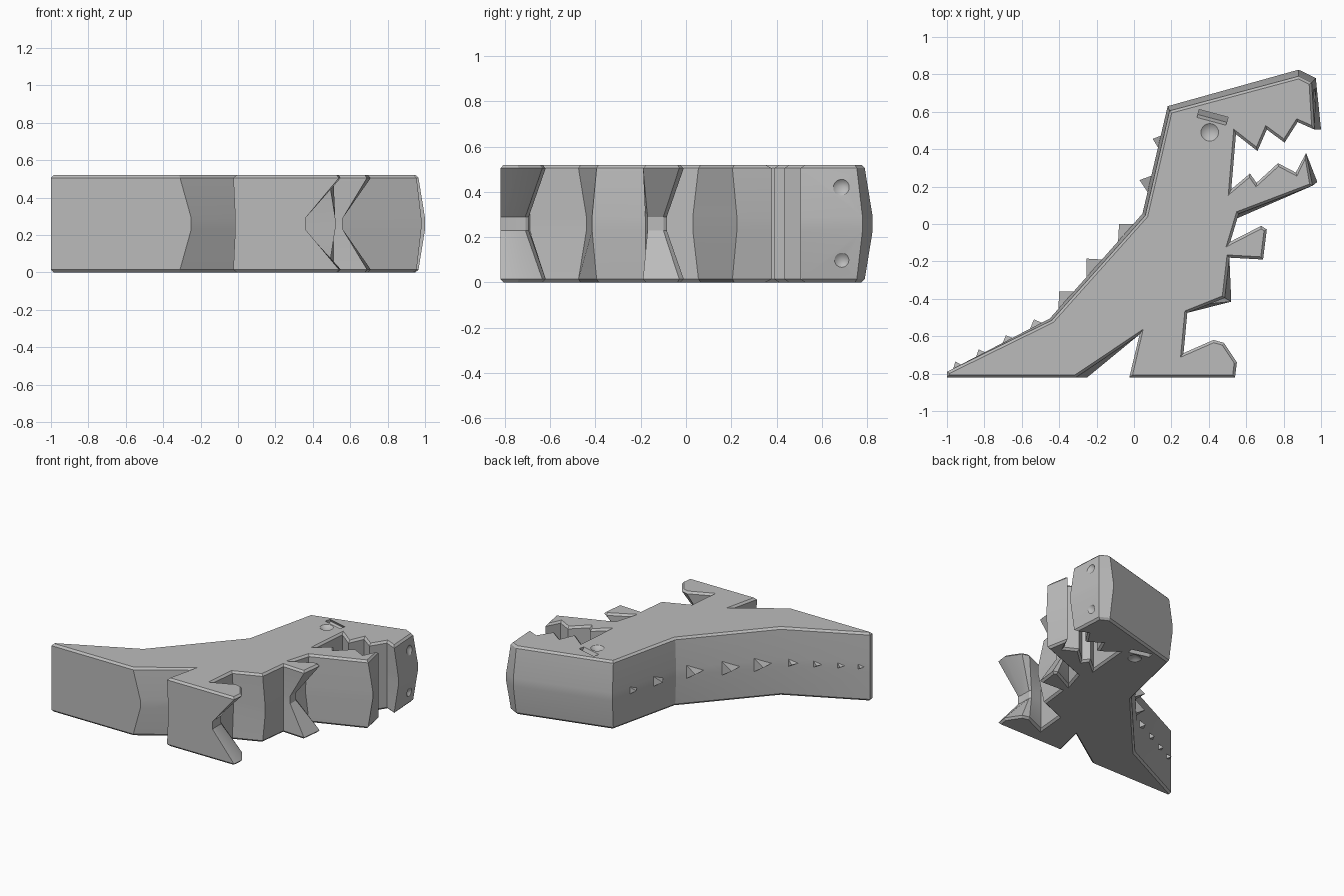
import bpy, bmesh, math
from mathutils import Vector

if "Cube" in bpy.data.objects:
    bpy.data.objects.remove(bpy.data.objects["Cube"])

H = 0.52  # body thickness
grey = bpy.data.materials.new("plain_grey")
grey.diffuse_color = (0.5, 0.5, 0.5, 1)
grey.use_nodes = True
grey.node_tree.nodes["Principled BSDF"].inputs["Base Color"].default_value = grey.diffuse_color

# Side profile: (x, y) near the flat sides, optional (x, y) at mid thickness
PROFILE = [
    # tail underside, crotch
    (-1, -.82), (-.31, -.82, -.25, -.82), (.03, -.59), (-.025, -.82, -.015, -.82),
    # split foot
    (.54, -.82, .36, -.82), (.55, -.74, .355, -.79), (.48, -.635, .355, -.71),
    (.425, -.62, .345, -.695), (.265, -.69),
    # thigh and belly
    (.285, -.475, .27, -.44), (.485, -.395, .52, -.415), (.51, -.18),
    # split arms
    (.69, -.19, .56, -.17), (.71, -.03, .56, -.1), (.68, -.01, .55, -.085), (.515, -.095),
    # lower jaw and teeth
    (.56, .055, .55, .03), (.955, .205, .98, .225), (.92, .38), (.865, .275),
    (.77, .325), (.655, .22), (.62, .27), (.52, .185),
    # upper jaw, teeth and snout
    (.545, .48), (.66, .39), (.71, .505), (.805, .435), (.875, .545),
    (.965, .505, 1, .505), (.95, .755, .972, .78), (.88, .79, .88, .825),
    # back of head, spine and tail tip
    (.19, .605, .18, .63), (.06, .045, .045, .055), (-.44, -.515, -.45, -.505), (-1, -.79),
]
edge = [Vector(p[:2]) for p in PROFILE]
middle = [Vector(p[-2:]) for p in PROFILE]


def inset(points, d):
    """Mitred inward offset of a counter-clockwise outline."""
    out = []
    for i, p in enumerate(points):
        a = (p - points[i - 1]).normalized()
        b = (points[(i + 1) % len(points)] - p).normalized()
        na, nb = Vector((-a.y, a.x)), Vector((-b.y, b.x))
        out.append(p + (na + nb) * d / max(1 + na.dot(nb), .3))
    return out


def finish(bm, name):
    bmesh.ops.recalc_face_normals(bm, faces=bm.faces[:])
    mesh = bpy.data.meshes.new(name)
    bm.to_mesh(mesh)
    bm.free()
    ob = bpy.data.objects.new(name, mesh)
    bpy.context.collection.objects.link(ob)
    mesh.materials.append(grey)
    return ob


# Body: outline lofted through its thickness, with chamfered rims
cap = inset(edge, .014)
bm = bmesh.new()
rings = [[bm.verts.new((p.x, p.y, z)) for p in pts] for pts, z in (
    (cap, 0), (edge, .015), (middle, .23), (middle, .29), (edge, H - .015), (cap, H))]
n = len(edge)
for lo, hi in zip(rings, rings[1:]):
    for i in range(n):
        j = (i + 1) % n
        bm.faces.new((lo[i], lo[j], hi[j], hi[i]))
bm.faces.new(rings[0][::-1])
bm.faces.new(rings[-1])
body = finish(bm, "dinosaur_body")

# Recesses cut on both sides: conical eyes and nostrils, slanted brow slots
cutters = []


def cone_cutter(loc, rot, r, depth):
    bpy.ops.mesh.primitive_cone_add(vertices=24, radius1=0, radius2=2 * r,
                                    depth=2 * depth, location=loc, rotation=rot)
    cutters.append(bpy.context.object)


for side, z in ((1, H), (-1, 0)):
    flip = 0 if side > 0 else math.pi
    cone_cutter((.405, .49, z), (flip, 0, 0), .047, .035)
    cone_cutter((.965, .69, H / 2 + side * .165), (0, math.pi / 2, 0), .034, .03)
    bpy.ops.mesh.primitive_cube_add(size=1, location=(.42, .57, z),
                                    rotation=(side * math.radians(25), 0, math.radians(-15)))
    slot = bpy.context.object
    slot.scale = (.16, .04, .06)
    cutters.append(slot)

for c in cutters:
    c.name = "recess_cutter"
    c.hide_render = True
    mod = body.modifiers.new("recess", 'BOOLEAN')
    mod.operation, mod.solver, mod.object = 'DIFFERENCE', 'EXACT', c
bpy.context.view_layer.update()
cut = bpy.data.meshes.new_from_object(body.evaluated_get(bpy.context.evaluated_depsgraph_get()))
body.modifiers.clear()
body.data = cut
cut.materials.clear()
cut.materials.append(grey)
for poly in cut.polygons:
    poly.material_index = 0
for c in cutters:
    bpy.data.objects.remove(c)

bpy.ops.object.select_all(action='DESELECT')
bpy.context.view_layer.objects.active = body
body.select_set(True)
bpy.ops.object.shade_smooth_by_angle(angle=math.radians(25))

# Back spikes: apex position, size, and spine section (start, end) they sit on
spine = middle[-4:]
SPIKES = [(.1, .455, .045, 0), (.03, .235, .055, 0), (-.08, 0, .075, 1), (-.255, -.185, .075, 1),
          (-.4, -.36, .075, 1), (-.535, -.51, .05, 2), (-.685, -.595, .045, 2),
          (-.83, -.67, .04, 2), (-.955, -.735, .035, 2)]
for x, y, s, k in SPIKES:
    t = (spine[k + 1] - spine[k]).normalized()      # towards the tail
    inward = Vector((-t.y, t.x))
    apex = Vector((x, y))
    root = apex + inward * ((spine[k] - apex).dot(inward) + .02)
    bm = bmesh.new()
    front, tail = root - t * s * .9, root + t * s * 1.3
    a, b, c, d = [bm.verts.new(v) for v in (
        (apex.x, apex.y, H / 2), (front.x, front.y, H / 2 + s * .9),
        (front.x, front.y, H / 2 - s * .9), (tail.x, tail.y, H / 2))]
    for f in ((a, b, c), (a, c, d), (a, d, b), (b, d, c)):
        bm.faces.new(f)
    finish(bm, "back_spike")
